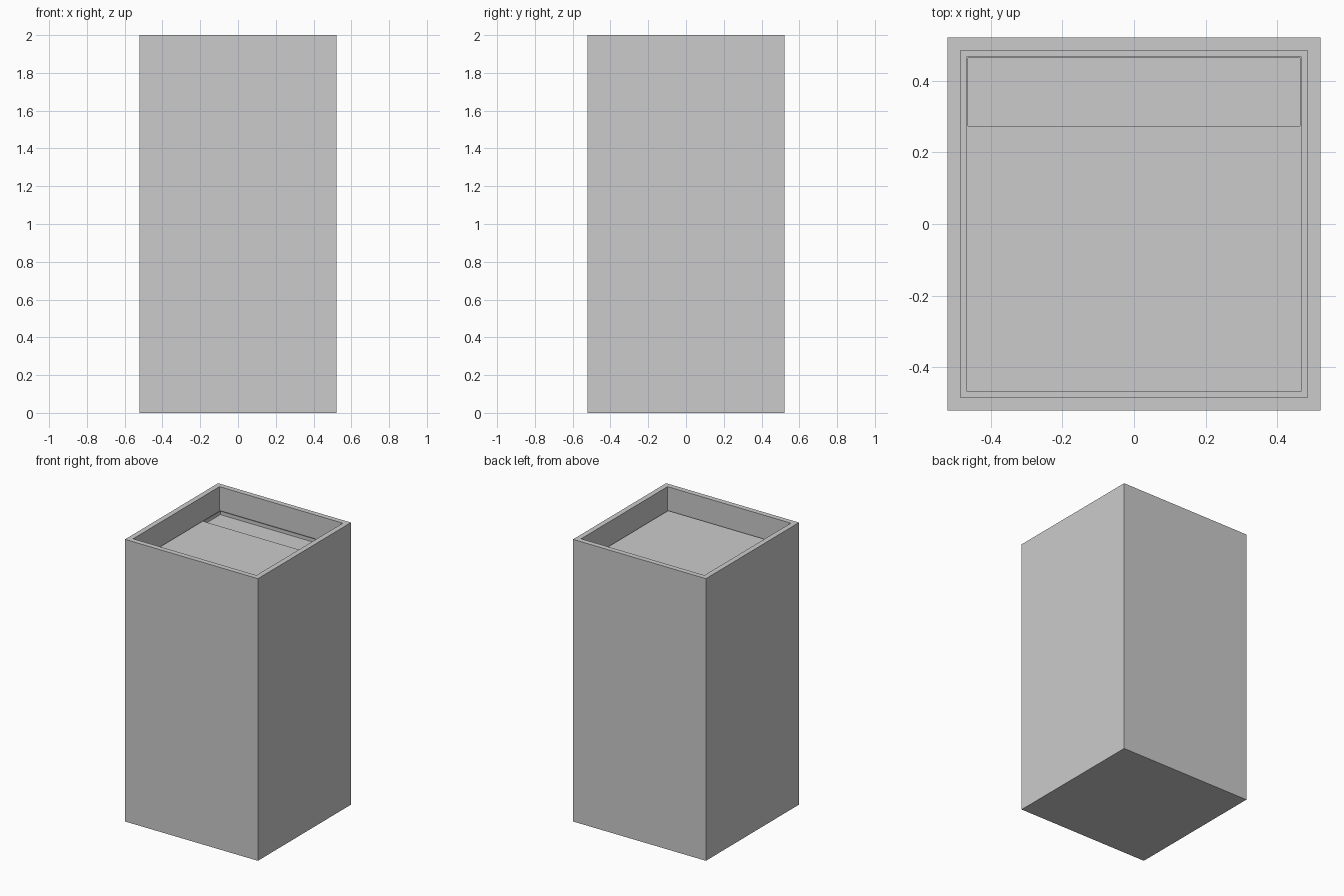
import bpy, bmesh
from mathutils import Matrix, Vector

if "Cube" in bpy.data.objects:
    bpy.data.objects.remove(bpy.data.objects["Cube"])


def box(name, lo, hi, wall=0.0, floor_z=None):
    """Box between two corners, optionally hollowed from the top down to floor_z."""
    lo, hi = Vector(lo), Vector(hi)
    bm = bmesh.new()
    size = Matrix.Diagonal((*(hi - lo), 1))
    bmesh.ops.create_cube(bm, size=1, matrix=Matrix.Translation((lo + hi) / 2) @ size)
    if floor_z is not None:
        top = max(bm.faces, key=lambda f: f.calc_center_median().z)
        bmesh.ops.inset_region(bm, faces=[top], thickness=wall)
        result = bmesh.ops.extrude_face_region(bm, geom=[top])
        verts = [g for g in result["geom"] if isinstance(g, bmesh.types.BMVert)]
        if top.is_valid:
            bmesh.ops.delete(bm, geom=[top], context="FACES_ONLY")
        for v in verts:
            v.co.z = floor_z
    bmesh.ops.recalc_face_normals(bm, faces=bm.faces)
    mesh = bpy.data.meshes.new(name)
    bm.to_mesh(mesh)
    bm.free()
    obj = bpy.data.objects.new(name, mesh)
    bpy.context.collection.objects.link(obj)
    return obj


OUT, INN, SPLIT = 0.521, 0.468, 0.268
BED = 1.78

# Tall square planter body with an open recess in the top
box("planter_body", (-OUT, -OUT, 0), (OUT, OUT, 2), OUT - INN, BED)

# Soil surface filling the front of the recess
box("soil_bed", (-INN, -INN, BED), (INN, SPLIT, 1.84))

# Shallow thin-walled tray along the back of the recess
box("back_tray", (-INN, SPLIT, BED), (INN, INN, 1.84), 0.007, 1.815)
